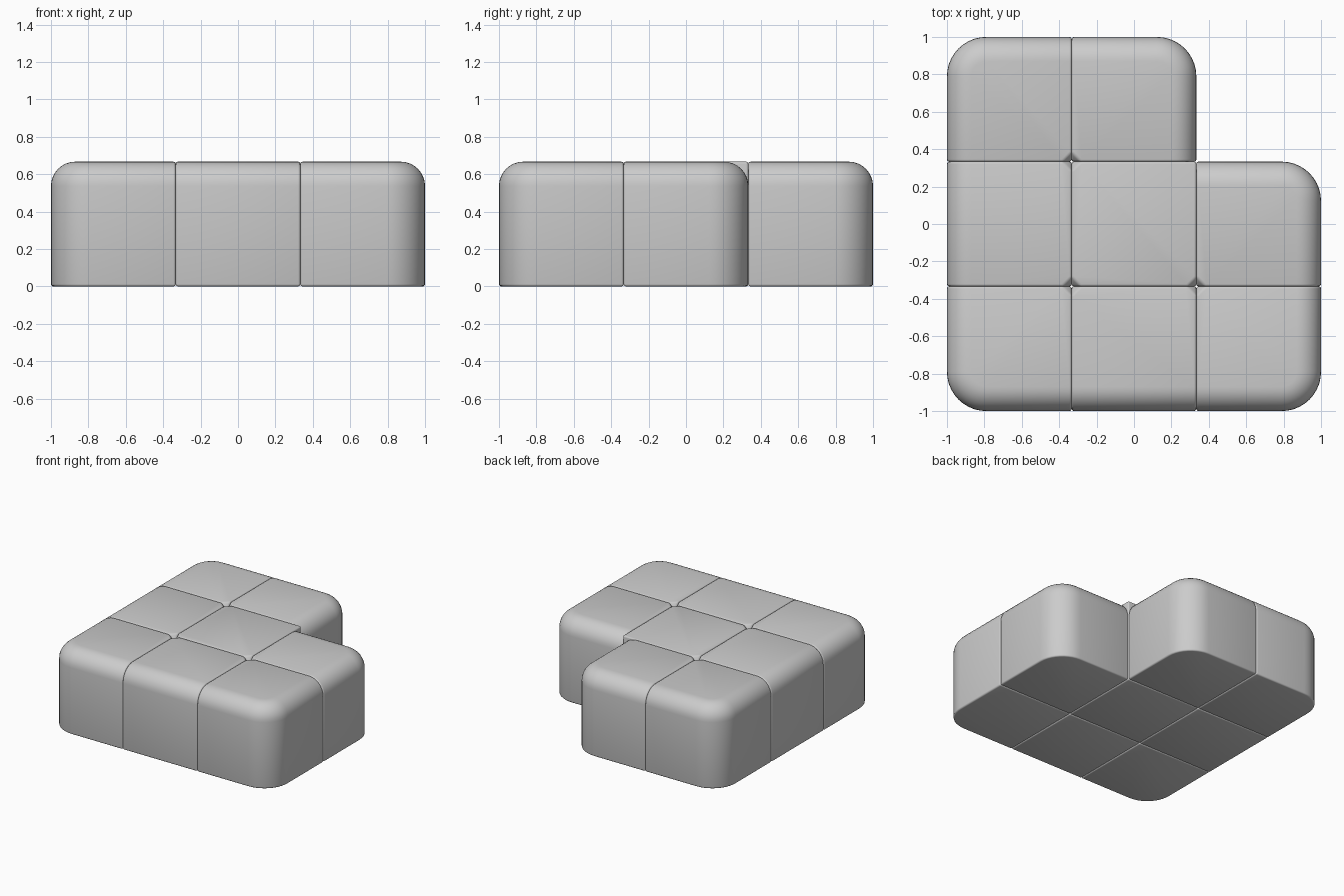
import bpy, bmesh

if "Cube" in bpy.data.objects:
    bpy.data.objects.remove(bpy.data.objects["Cube"])

S = 2 / 3          # block size
CORNER = 0.21      # rounding of outer upright corners
TOP = 0.13         # rounding of outer top rim
SEAM = 0.012       # small bevel along the seams
DIP = 0.05         # cut-off tips where four blocks meet
CELLS = [(i, j) for i in range(3) for j in range(3) if (i, j) != (2, 2)]


def is_outer(normal, i, j):
    # a side face is outer when the neighbouring cell is empty
    n = (i + round(normal.x), j + round(normal.y))
    return abs(normal.z) < 0.1 and n not in CELLS


def block(i, j):
    cx, cy = (i - 1) * S, (j - 1) * S
    bm = bmesh.new()
    bmesh.ops.create_cube(bm, size=S)
    bmesh.ops.translate(bm, verts=bm.verts, vec=(cx, cy, S / 2))
    bm.normal_update()

    # mark outer walls so the marks survive bevelling
    outer = bm.faces.layers.int.new("outer")
    for f in bm.faces:
        f[outer] = int(is_outer(f.normal, i, j))

    # outer upright corners
    edges = [e for e in bm.edges if all(f[outer] for f in e.link_faces)]
    if edges:
        bmesh.ops.bevel(bm, geom=edges, offset=CORNER, segments=10, profile=0.5,
                        affect='EDGES', clamp_overlap=False)
    bm.normal_update()
    for f in bm.faces:
        n = f.normal
        if abs(n.z) < 0.1 and 0.01 < abs(n.x) < 0.99:
            f[outer] = 1

    # outer top rim
    edges = [e for e in bm.edges
             if all(v.co.z > S - 1e-4 for v in e.verts)
             and any(f[outer] for f in e.link_faces)]
    if edges:
        bmesh.ops.bevel(bm, geom=edges, offset=TOP, segments=8, profile=0.5,
                        affect='EDGES', clamp_overlap=False)

    # dips at the four-block junctions
    tips = []
    for v in bm.verts:
        for x, y in ((-S / 2, S / 2), (-S / 2, -S / 2), (S / 2, -S / 2)):
            if (v.co.z > S - 1e-4 and abs(v.co.x - x) < 1e-3
                    and abs(v.co.y - y) < 1e-3):
                tips.append(v)
    if tips:
        bmesh.ops.bevel(bm, geom=tips, offset=DIP, segments=1,
                        affect='VERTICES', clamp_overlap=False)

    bmesh.ops.recalc_face_normals(bm, faces=bm.faces)
    name = f"block_{('left', 'middle', 'right')[i]}_{('front', 'centre', 'back')[j]}"
    mesh = bpy.data.meshes.new(name)
    bm.to_mesh(mesh)
    bm.free()
    ob = bpy.data.objects.new(name, mesh)
    bpy.context.collection.objects.link(ob)

    # soft seams
    bev = ob.modifiers.new("seam_bevel", 'BEVEL')
    bev.width = SEAM
    bev.segments = 3
    bev.limit_method = 'ANGLE'
    bev.angle_limit = 0.6
    bev.use_clamp_overlap = False

    bpy.ops.object.select_all(action='DESELECT')
    ob.select_set(True)
    bpy.context.view_layer.objects.active = ob
    bpy.ops.object.modifier_apply(modifier=bev.name)
    bpy.ops.object.shade_smooth_by_angle(angle=0.7)


for i, j in CELLS:
    block(i, j)
